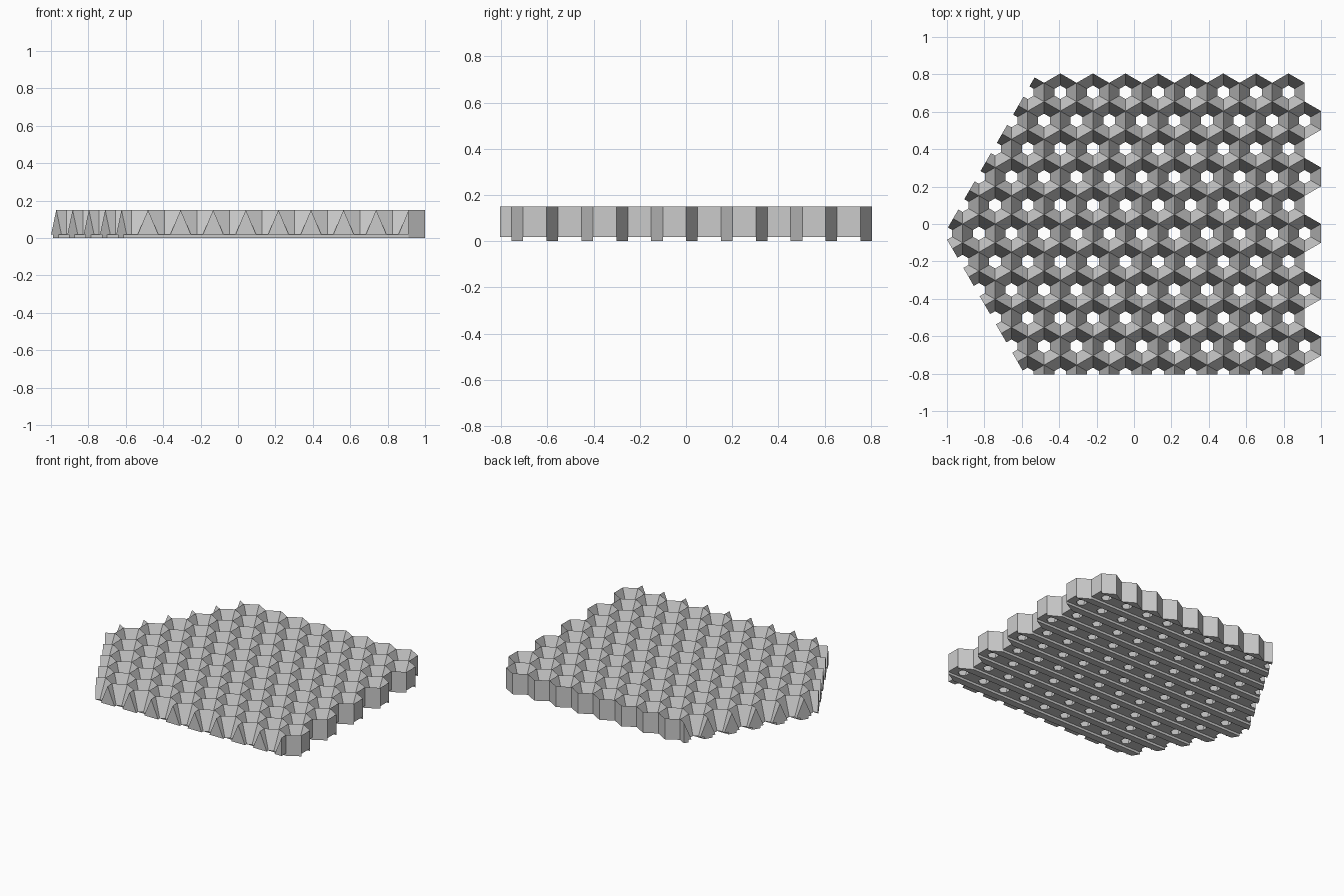
import bpy
import bmesh
from math import sqrt
from mathutils import Vector

cube = bpy.data.objects.get("Cube")
if cube:
    bpy.data.objects.remove(cube)

R = 0.1006            # cell circumradius, points along y
HALF = R * sqrt(3) / 2
HOLE = 0.0365         # drain hole circumradius
TOP, FLOOR = 0.15, 0.0175
FRONT = -0.805
ROWS = 11

grey = bpy.data.materials.new("plain_grey")
grey.use_nodes = True
colour = (0.6, 0.6, 0.6, 1)
grey.diffuse_color = colour
grey.node_tree.nodes["Principled BSDF"].inputs["Base Color"].default_value = colour

# Cells are keyed by row and by half steps from the right side
cells = {(row, step) for row in range(ROWS)
         for step in range(1 if row % 2 else 2, 27, 2)}

# Neighbour across each side, starting at the upper right and going anticlockwise
NEIGHBOURS = [(-1, -1), (-1, 1), (0, 2), (1, 1), (1, -1), (0, -2)]


def centre(row, step):
    return Vector((1 - HALF * step, -FRONT - R - 1.5 * R * row, 0))


def hexagon(bm, mid, radius, z):
    """Six corners: right, back point, left, left, front point, right."""
    w, h = radius * sqrt(3) / 2, radius / 2
    flat = [(w, h), (0, radius), (-w, h), (-w, -h), (0, -radius), (w, -h)]
    return [bm.verts.new(mid + Vector((x, y, z))) for x, y in flat]


def add_cell(bm, key):
    mid = centre(*key)
    rim = hexagon(bm, mid, R, TOP)
    hole = hexagon(bm, mid, HOLE, FLOOR)
    under = hexagon(bm, mid, R, FLOOR)
    foot = hexagon(bm, mid, R, 0)
    new = bm.faces.new

    # Sloping funnel
    for i in range(6):
        j = (i + 1) % 6
        new((rim[i], rim[j], hole[j], hole[i]))

    # Underside with half of a rail in front and behind
    for a, point, b in ((0, 1, 2), (3, 4, 5)):
        new((under[a], hole[a], hole[point]))
        new((under[b], hole[point], hole[b]))
        new((under[a], hole[point], under[b]))
        new((under[a], under[b], foot[b], foot[a]))
        new((foot[a], foot[b], foot[point]))
    for a, b in ((2, 3), (5, 0)):
        new((under[a], under[b], hole[b], hole[a]))

    # Upright walls along the open outside edges
    for i, (dr, ds) in enumerate(NEIGHBOURS):
        if (key[0] + dr, key[1] + ds) in cells:
            continue
        j = (i + 1) % 6
        if dr == 0:
            new((rim[i], rim[j], under[j], under[i]))
        elif i in (0, 3):
            new((rim[i], rim[j], foot[j], foot[i], under[i]))
        else:
            new((rim[i], rim[j], under[j], foot[j], foot[i]))

    for v in under[1], under[4]:
        bm.verts.remove(v)


def trim(bm, point, normal):
    """Cut away the side the normal points to and cap the cut."""
    bmesh.ops.bisect_plane(bm, geom=bm.verts[:] + bm.edges[:] + bm.faces[:],
                           dist=1e-6, plane_co=point, plane_no=normal,
                           clear_outer=True)
    rims = [e for e in bm.edges if e.is_boundary]
    bmesh.ops.holes_fill(bm, edges=rims, sides=0)


bm = bmesh.new()
for key in sorted(cells):
    add_cell(bm, key)
bmesh.ops.remove_doubles(bm, verts=bm.verts[:], dist=1e-4)

# Straight front cut and two slanted cuts meeting at the left
tip = centre(5, 23)
trim(bm, Vector((0, FRONT, 0)), Vector((0, -1, 0)))
trim(bm, tip + Vector((-0.009, 0, 0)), Vector((-sqrt(3), 1, 0)).normalized())
trim(bm, tip + Vector((-0.015, 0, 0)), Vector((-sqrt(3), -1, 0)).normalized())
bmesh.ops.recalc_face_normals(bm, faces=bm.faces[:])

mesh = bpy.data.meshes.new("funnel_grid")
bm.to_mesh(mesh)
bm.free()
mesh.materials.append(grey)
bpy.context.collection.objects.link(bpy.data.objects.new("funnel_grid", mesh))
